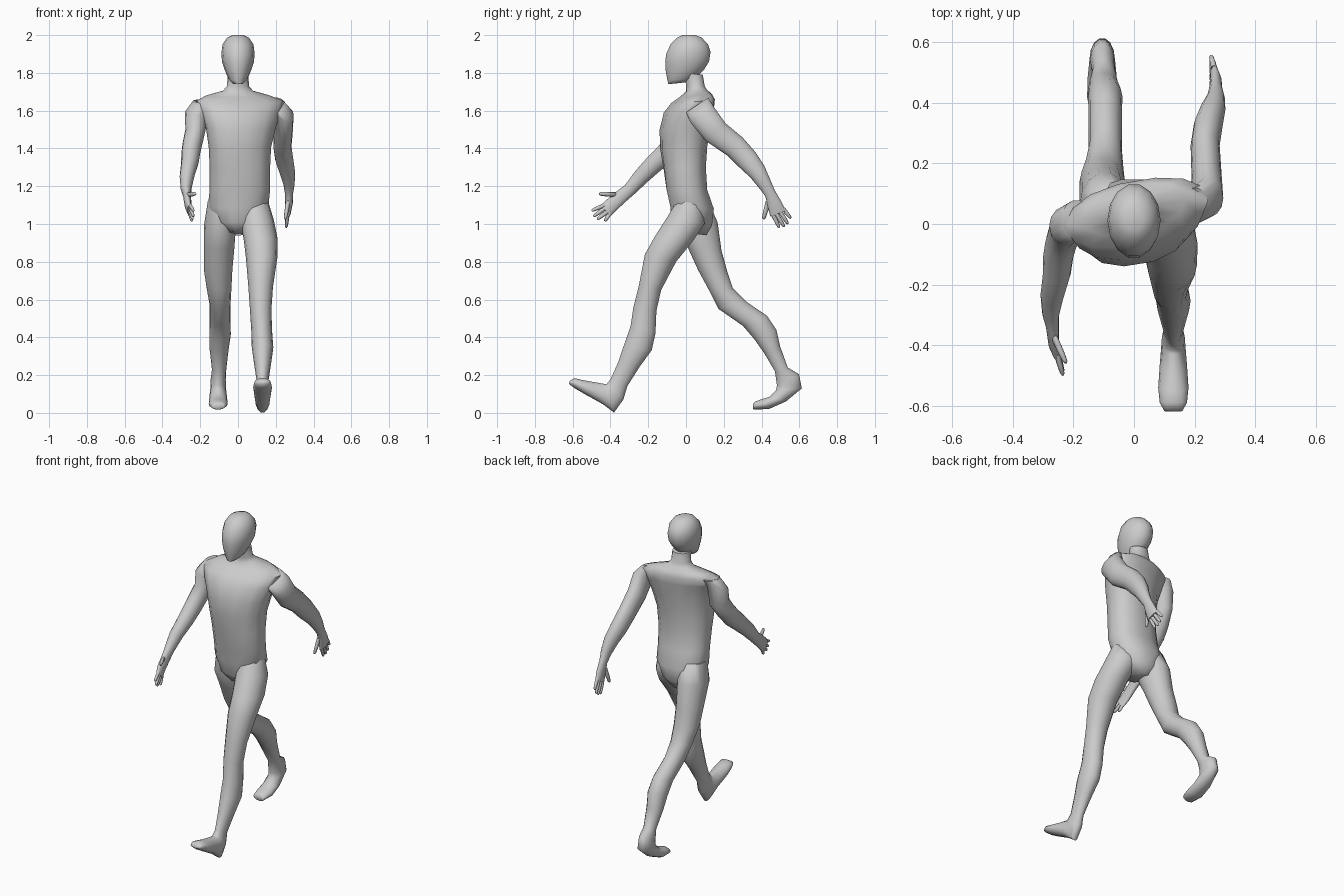
import bpy
import bmesh
import math
from mathutils import Vector

cube = bpy.data.objects.get("Cube")
if cube:
    bpy.data.objects.remove(cube, do_unlink=True)

CM = 0.01  # profiles are written in hundredths of a unit

grey = bpy.data.materials.new("plain grey")
grey.use_nodes = True
grey.diffuse_color = (0.6, 0.6, 0.6, 1)
grey.node_tree.nodes["Principled BSDF"].inputs["Base Color"].default_value = grey.diffuse_color


def signed_power(value, power):
    return math.copysign(abs(value) ** power, value)


def add_loft(bm, rings, sides=14, power=1.0):
    """Skin a row of oval rings and close both ends.

    Every ring is: middle x, half width, front y and z, back y and z,
    and optionally how far its left side is swung backwards.
    """
    loops = []
    for mid, half, front_y, front_z, back_y, back_z, *swing in rings:
        centre = Vector((mid, (front_y + back_y) / 2, (front_z + back_z) / 2))
        across = Vector((half, swing[0] if swing else 0, 0))
        depth = Vector((0, back_y - front_y, back_z - front_z)) / 2
        loop = []
        for i in range(sides):
            angle = math.tau * i / sides
            c = signed_power(math.cos(angle), power)
            s = signed_power(math.sin(angle), power)
            loop.append(bm.verts.new((centre + across * c + depth * s) * CM))
        loops.append(loop)
    for low, high in zip(loops, loops[1:]):
        for i in range(sides):
            j = (i + 1) % sides
            bm.faces.new((low[i], low[j], high[j], high[i]))
    bm.faces.new(loops[0][::-1])
    bm.faces.new(loops[-1])


def add_finger(bm, root, tip, thick=1.1):
    """A tapered finger between two points, rounded off at the tip."""
    root, tip = Vector(root), Vector(tip)
    along = (tip - root).normalized()
    side = along.cross(Vector((1, 0, 0))).normalized()
    rings = []
    for t, scale in ((0, 1), (0.55, 0.95), (0.9, 0.75), (1, 0.35)):
        p = root.lerp(tip, t)
        a, b = p + side * thick * scale, p - side * thick * scale
        rings.append((p.x, thick * scale * 0.9, a.y, a.z, b.y, b.z))
    add_loft(bm, rings, sides=8)


def finish(name, bm, sharp_angle=70):
    bmesh.ops.recalc_face_normals(bm, faces=bm.faces)
    mesh = bpy.data.meshes.new(name)
    bm.to_mesh(mesh)
    bm.free()
    mesh.materials.append(grey)
    obj = bpy.data.objects.new(name, mesh)
    bpy.context.collection.objects.link(obj)
    bpy.ops.object.select_all(action='DESELECT')
    obj.select_set(True)
    bpy.context.view_layer.objects.active = obj
    bpy.ops.object.shade_smooth_by_angle(angle=math.radians(sharp_angle))
    return obj


def body_part(name, rings, power=1.0):
    bm = bmesh.new()
    add_loft(bm, rings, power=power)
    return finish(name, bm)


def hand(name, fingers, thumb):
    bm = bmesh.new()
    for root, tip in fingers:
        add_finger(bm, root, tip)
    add_finger(bm, *thumb, thick=1.3)
    return finish(name, bm)


# Torso from crotch to neck, with the shoulders swung by the stride
body_part("torso", [
    (0, 5, -5, 96, 11, 94),
    (0, 12, -8, 101, 14, 99),
    (0, 16, -8.5, 109, 15, 108),
    (1, 16, -10.5, 118, 11.5, 118),
    (1, 16, -12, 130, 10.5, 130, 1),
    (1, 16.5, -13.5, 140, 11, 141, 2),
    (1.5, 18.5, -13.5, 150, 12.5, 152, 3),
    (1.5, 21.5, -11, 159, 14, 161, 4),
    (1, 23.5, -7, 164, 14.5, 166, 4),
    (0, 17, -3, 167, 13, 169, 3),
    (0, 8, 0, 170, 11, 171, 1),
    (0, 5.8, 0, 173, 10, 173),
    (0, 5.5, -1, 180, 9, 179),
], power=0.9)

# Head, chin to crown
body_part("head", [
    (0, 3, -9.5, 174, 0, 175),
    (0, 5, -10, 176, 5, 177),
    (0, 7, -11, 181, 10, 182),
    (0, 8.5, -11.3, 186, 12.5, 186),
    (0, 8.8, -10.8, 190, 13.3, 191),
    (0, 8.2, -8.5, 195, 12, 195),
    (0, 5.8, -5, 198.5, 8.5, 198.7),
    (0, 3, -2, 200, 5, 200),
])

# Forward leg, hip to toe, landing on its heel
body_part("left_leg", [
    (8, 8, -4, 114, 9, 110),
    (10, 9, -10, 104, 10, 100),
    (12, 9, -17, 93, 4, 91),
    (12.5, 8.3, -22, 84, -5, 80),
    (12, 6.5, -25, 68, -13, 65),
    (12, 5.7, -28, 56, -15.5, 54),
    (12.5, 5.5, -29.5, 46, -16, 42),
    (13, 5.7, -33, 36, -18, 33),
    (13, 4.5, -36, 27, -24, 25),
    (13, 3, -40, 18, -31, 14),
    (13, 3.8, -42, 15.5, -33, 7),
    (13, 4, -43, 15.5, -38, 0),
    (13, 4.5, -49, 16.5, -44, 4.5),
    (13, 5, -55, 17.5, -53, 9.5),
    (13, 4.5, -59, 18.5, -59, 13),
    (13, 3, -61.5, 17, -62, 15.3),
])

# Trailing leg, hip to toe, pushing off the ball of the foot
body_part("right_leg", [
    (-8, 8, -4, 112, 12, 112),
    (-9.5, 8.5, -5, 98, 17, 101),
    (-10, 8, 1, 87, 19, 86),
    (-10.5, 7.5, 6, 76, 22, 75),
    (-10, 6.5, 12, 65, 25, 66),
    (-9.5, 5.5, 17, 55, 32, 59),
    (-9.5, 5.5, 30, 46, 43, 51.5),
    (-9.5, 5.7, 36, 39, 48, 44),
    (-10, 5, 41, 32, 50, 35),
    (-10, 3.8, 47, 22, 54, 24),
    (-10.5, 4, 48, 14.5, 60, 20.5),
    (-10.5, 4.2, 47.5, 12, 61.5, 13),
    (-10.5, 4.8, 44, 8.5, 53, 6),
    (-10.5, 5, 40, 7.3, 44, 2),
    (-10.5, 4, 36.5, 6, 36, 1.7),
    (-10.5, 3, 35.5, 5, 35.5, 2),
])

# Arm swung back, shoulder to palm
body_part("left_arm", [
    (20, 5, 0, 159, 12, 167),
    (24, 5.5, 2, 154, 15, 162),
    (24, 5, 10, 144, 21, 153.5),
    (23.5, 4.8, 22, 136, 30, 146),
    (24.5, 4.8, 28, 130, 37, 138),
    (26, 4.2, 34, 124.5, 41.5, 131),
    (27, 3, 39, 118.5, 44.5, 124),
    (27, 2.2, 42, 114.5, 47, 118),
    (27, 2, 43, 110, 50.5, 112),
    (26.5, 1.4, 44.5, 104, 53, 107),
])
hand("left_fingers", [
    ((26.5, 45.5, 106), (25.5, 49.5, 98)),
    ((26.5, 47.5, 106), (25.5, 52, 98.5)),
    ((26.5, 49.5, 107), (25.5, 54, 100)),
    ((26.5, 51.5, 108), (25.5, 55.5, 103)),
], thumb=((26.5, 43.5, 112), (25, 41, 102.5)))

# Arm swung forward, shoulder to palm
body_part("right_arm", [
    (-19, 5, -5, 164, 8, 166),
    (-22, 6, -7, 158, 6, 161),
    (-22.5, 5.4, -8, 151, 5, 149),
    (-24, 5.3, -11, 146, -1, 140),
    (-25, 5, -15, 141, -6, 134),
    (-25.5, 4.6, -20, 136, -13, 128.5),
    (-27, 3.9, -27, 128, -20, 122.5),
    (-27.5, 2.8, -32.5, 120.5, -27, 116),
    (-27, 2.2, -36, 118, -30.5, 113),
    (-26.5, 1.8, -42, 113, -37, 107),
    (-25.5, 1.4, -45, 110, -40, 104),
])
hand("right_fingers", [
    ((-25.5, -43, 110), (-23.5, -50, 107)),
    ((-25.5, -42, 109), (-23.5, -49, 104)),
    ((-25.5, -41, 107), (-24, -47, 102.5)),
    ((-25.5, -40, 106), (-24.5, -43, 101.5)),
], thumb=((-26.5, -37, 115.5), (-22.5, -46, 116)))
